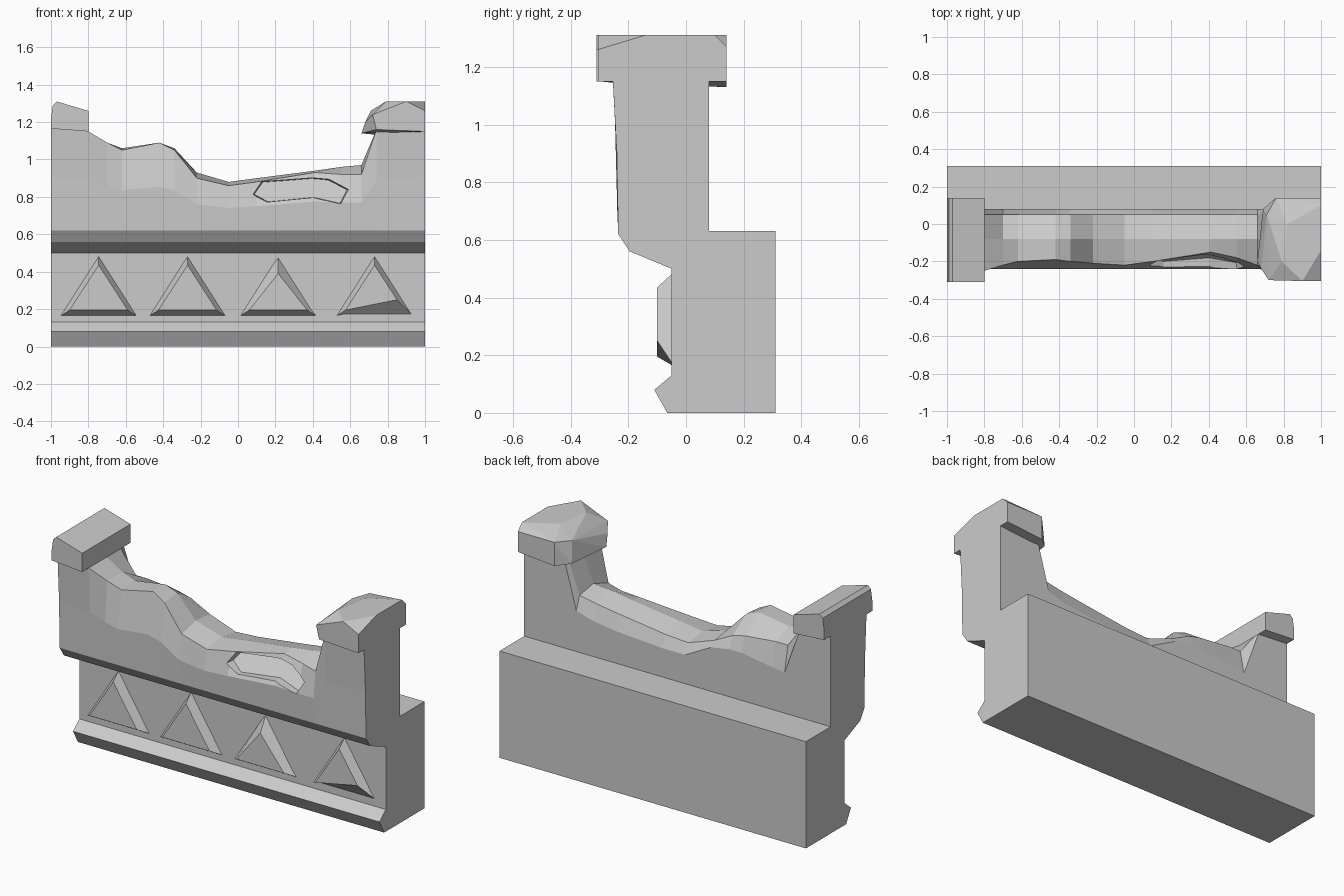
import bpy
import bmesh

cube = bpy.data.objects.get("Cube")
if cube:
    bpy.data.objects.remove(cube, do_unlink=True)

stone = bpy.data.materials.new("grey_stone")
stone.use_nodes = True
colour = (0.6, 0.6, 0.6, 1)
stone.diffuse_color = colour
stone.node_tree.nodes["Principled BSDF"].inputs["Base Color"].default_value = colour


def finish(name, bm):
    """Turn a bmesh into a named stone object with outward normals."""
    bmesh.ops.recalc_face_normals(bm, faces=bm.faces)
    mesh = bpy.data.meshes.new(name)
    bm.to_mesh(mesh)
    bm.free()
    mesh.materials.append(stone)
    obj = bpy.data.objects.new(name, mesh)
    bpy.context.collection.objects.link(obj)
    return obj


def loft(name, sections):
    """Skin a closed solid through equally long loops of points."""
    bm = bmesh.new()
    loops = [[bm.verts.new(p) for p in section] for section in sections]
    count = len(loops[0])
    for a, b in zip(loops, loops[1:]):
        for i in range(count):
            j = (i + 1) % count
            bm.faces.new((a[i], a[j], b[j], b[i]))
    bm.faces.new(loops[0])
    bm.faces.new(reversed(loops[-1]))
    return finish(name, bm)


def hull(name, points):
    """Chipped block as the convex hull of its corners."""
    bm = bmesh.new()
    verts = [bm.verts.new(p) for p in points]
    result = bmesh.ops.convex_hull(bm, input=verts)
    spare = {v for v in result["geom_interior"] if isinstance(v, bmesh.types.BMVert)}
    bmesh.ops.delete(bm, geom=list(spare), context="VERTS")
    bmesh.ops.dissolve_limit(bm, angle_limit=0.01, verts=bm.verts, edges=bm.edges)
    return finish(name, bm)


# Broken wall and plinth: the moulded profile is fixed, the top edge varies
# Each station: x, front edge y, then heights of front, ridge, rear ridge, back
stations = [
    (-1, -.255, 1.18, 1.18, 1.18, 1.18),
    (-.8, -.25, 1.15, 1.15, 1.15, 1.15),
    (-.7, -.22, 1.09, 1.09, 1.02, .87),
    (-.62, -.2, 1.05, 1.06, 1.02, .88),
    (-.42, -.19, 1.09, 1.09, 1.0, .91),
    (-.34, -.2, 1.05, 1.06, .98, .91),
    (-.22, -.21, .9, .93, .92, .89),
    (-.05, -.22, .86, .88, .86, .8),
    (.1, -.2, .88, .9, .87, .8),
    (.41, -.15, .93, .94, .91, .82),
    (.55, -.18, .92, .96, .93, .84),
    (.66, -.22, .92, .97, .95, .87),
    (.74, -.25, 1.16, 1.16, 1.16, 1.16),
    (1, -.255, 1.18, 1.18, 1.18, 1.18),
]
moulding = [(.31, .63), (.31, 0), (-.065, 0), (-.11, .08), (-.05, .13),
            (-.05, .5), (-.195, .56), (-.235, .62)]
sections = []
for x, front_y, front, ridge, rear, back in stations:
    middle = (-.24, .62 + (front - .62) * .5)
    crest = [middle, (front_y, front), (-.08, ridge), (.05, rear), (.08, back), (.08, .63)]
    sections.append([(x, y, z) for y, z in moulding + crest])
wall = loft("broken_wall", sections)

# Shallow chipped pocket below the front edge of the wall
rim = [(.06, .81), (.11, .89), (.4, .915), (.5, .905), (.61, .84),
       (.57, .75), (.41, .79), (.14, .76)]
outer = [(x, -.4, z) for x, z in rim]
inner = [(.33 + (x - .33) * .9, -.2 + (z - .76) * .65, .83 + (z - .83) * .8)
         for x, z in rim]
cutter = loft("pocket_cutter", [outer, inner])
cutter.hide_render = True
cut = wall.modifiers.new("pocket", "BOOLEAN")
cut.operation = "DIFFERENCE"
cut.solver = "EXACT"
cut.object = cutter
bpy.context.view_layer.objects.active = wall
bpy.ops.object.modifier_apply(modifier=cut.name)
bpy.data.objects.remove(cutter, do_unlink=True)

# Right-hand end cap: a slanted coping extruded from front to back
coping = [(-1, 1.165), (-1, 1.22), (-.99, 1.29), (-.97, 1.31), (-.8, 1.26), (-.8, 1.15)]
loft("right_coping", [[(x, y, z) for x, z in coping] for y in (-.31, .14)])

# Left-hand end cap: a worn block with chipped corners
hull("left_coping", [
    (.66, -.2, 1.14), (.74, -.3, 1.16), (1, -.305, 1.15), (1, .14, 1.15),
    (.76, .14, 1.13), (.69, .08, 1.14),
    (.68, -.24, 1.2), (.72, -.3, 1.24), (.79, -.2, 1.31), (.9, -.305, 1.31),
    (1, -.305, 1.26), (1, -.14, 1.31), (1, .1, 1.31), (1, .14, 1.27),
    (.76, .14, 1.27), (.71, .05, 1.26), (.82, 0, 1.31),
])

# Row of raised triangular bosses along the plinth, two of them chipped
for number, centre in enumerate((-.745, -.27, .215, .73)):
    base = [(centre - .21, -.04, .16), (centre + .21, -.04, .16), (centre, -.04, .49)]
    face = [(centre - .155, -.1, .195), (centre + .155, -.1, .195), (centre, -.1, .435)]
    if number == 2:
        face[2] = (centre, -.1, .39)
    if number == 3:
        face[1] = (centre + .12, -.1, .25)
    loft(f"triangle_boss_{number + 1}", [base, face])
